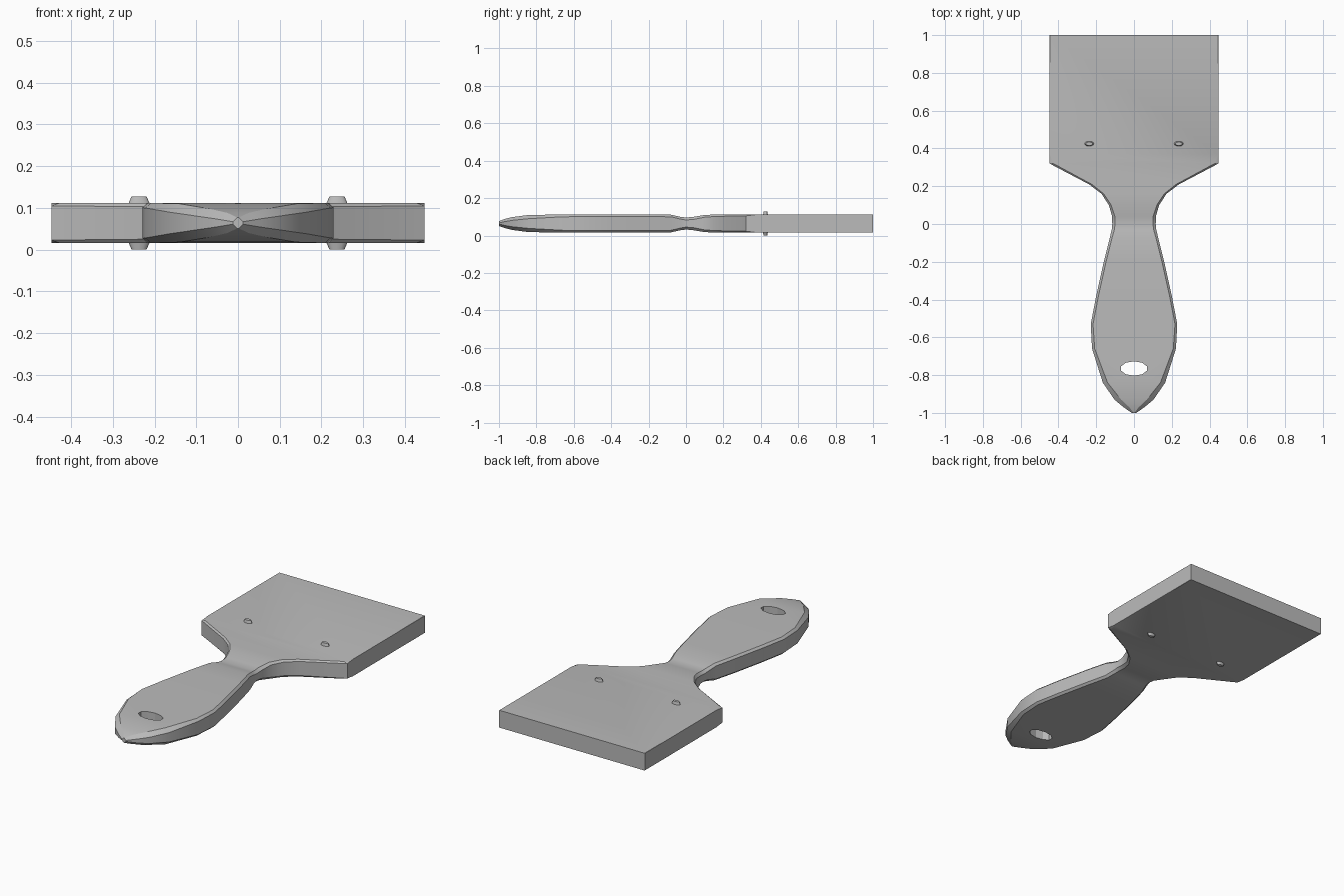
import bpy, bmesh, math

cube = bpy.data.objects.get("Cube")
if cube:
    bpy.data.objects.remove(cube, do_unlink=True)

MID = 0.064

grey = bpy.data.materials.new("plain grey")
grey.use_nodes = True
COLOUR = (0.5, 0.5, 0.5, 1)
grey.diffuse_color = COLOUR
grey.node_tree.nodes["Principled BSDF"].inputs["Base Color"].default_value = COLOUR


def finish(obj, angle=30):
    obj.data.materials.clear()
    obj.data.materials.append(grey)
    bpy.ops.object.select_all(action='DESELECT')
    obj.select_set(True)
    bpy.context.view_layer.objects.active = obj
    bpy.ops.object.shade_smooth_by_angle(angle=math.radians(angle))


# Paddle body: stations of (y, half width, half thickness, edge half height, inset)
stations = [
    (-1.00, 0.012, 0.013, 0.003, 0.010),
    (-0.97, 0.055, 0.024, 0.010, 0.030),
    (-0.93, 0.103, 0.034, 0.017, 0.035),
    (-0.84, 0.165, 0.046, 0.026, 0.025),
    (-0.66, 0.222, 0.048, 0.036, 0.014),
    (-0.53, 0.229, 0.048, 0.037, 0.012),
    (-0.38, 0.200, 0.048, 0.037, 0.012),
    (-0.20, 0.160, 0.048, 0.037, 0.012),
    (-0.08, 0.130, 0.047, 0.036, 0.012),
    (-0.03, 0.118, 0.036, 0.024, 0.014),
    (0.00, 0.115, 0.032, 0.019, 0.015),
    (0.04, 0.116, 0.036, 0.022, 0.015),
    (0.10, 0.133, 0.046, 0.034, 0.012),
    (0.16, 0.172, 0.048, 0.038, 0.012),
    (0.21, 0.238, 0.048, 0.039, 0.015),
    (0.32, 0.447, 0.048, 0.041, 0.020),
    (0.37, 0.447, 0.048, 0.047, 0.001),
    (1.00, 0.447, 0.048, 0.047, 0.001),
]
bm = bmesh.new()
rings = []
for y, w, t, e, inset in stations:
    quarter = [(w, e), (w - inset, t)]
    ring = quarter + [(-x, z) for x, z in reversed(quarter)]
    ring += [(-x, -z) for x, z in ring]
    rings.append([bm.verts.new((x, y, MID + z)) for x, z in ring])
for a, b in zip(rings, rings[1:]):
    n = len(a)
    for i in range(n):
        j = (i + 1) % n
        bm.faces.new((a[i], a[j], b[j], b[i]))
bm.faces.new(rings[0])
bm.faces.new(rings[-1])
bmesh.ops.recalc_face_normals(bm, faces=bm.faces)
mesh = bpy.data.meshes.new("paddle_body")
bm.to_mesh(mesh)
bm.free()
body = bpy.data.objects.new("paddle_body", mesh)
bpy.context.collection.objects.link(body)

# Hanging hole through the end of the handle
bpy.ops.mesh.primitive_cylinder_add(vertices=10, radius=1, depth=1, location=(0, -0.765, MID))
cutter = bpy.context.object
cutter.name = "hole_cutter"
cutter.scale = (0.072, 0.038, 0.5)
cutter.hide_render = True
cutter.hide_set(True)
hole = body.modifiers.new("hanging_hole", 'BOOLEAN')
hole.operation = 'DIFFERENCE'
hole.solver = 'EXACT'
hole.object = cutter
finish(body)
bpy.context.view_layer.objects.active = body
bpy.ops.object.modifier_apply(modifier=hole.name)
bpy.data.objects.remove(cutter, do_unlink=True)

# Rivets through the blade, with slightly tapered heads on both faces
for side, name in ((-1, "right"), (1, "left")):
    for up, face in ((1, "top"), (-1, "bottom")):
        bpy.ops.mesh.primitive_cone_add(
            vertices=12, radius1=0.025, radius2=0.018, depth=0.016,
            location=(side * 0.237, 0.425, MID + up * 0.0555),
            rotation=(0 if up > 0 else math.pi, 0, 0))
        rivet = bpy.context.object
        rivet.name = f"{name}_{face}_rivet"
        rivet.scale = (1, 0.52, 1)
        finish(rivet)
